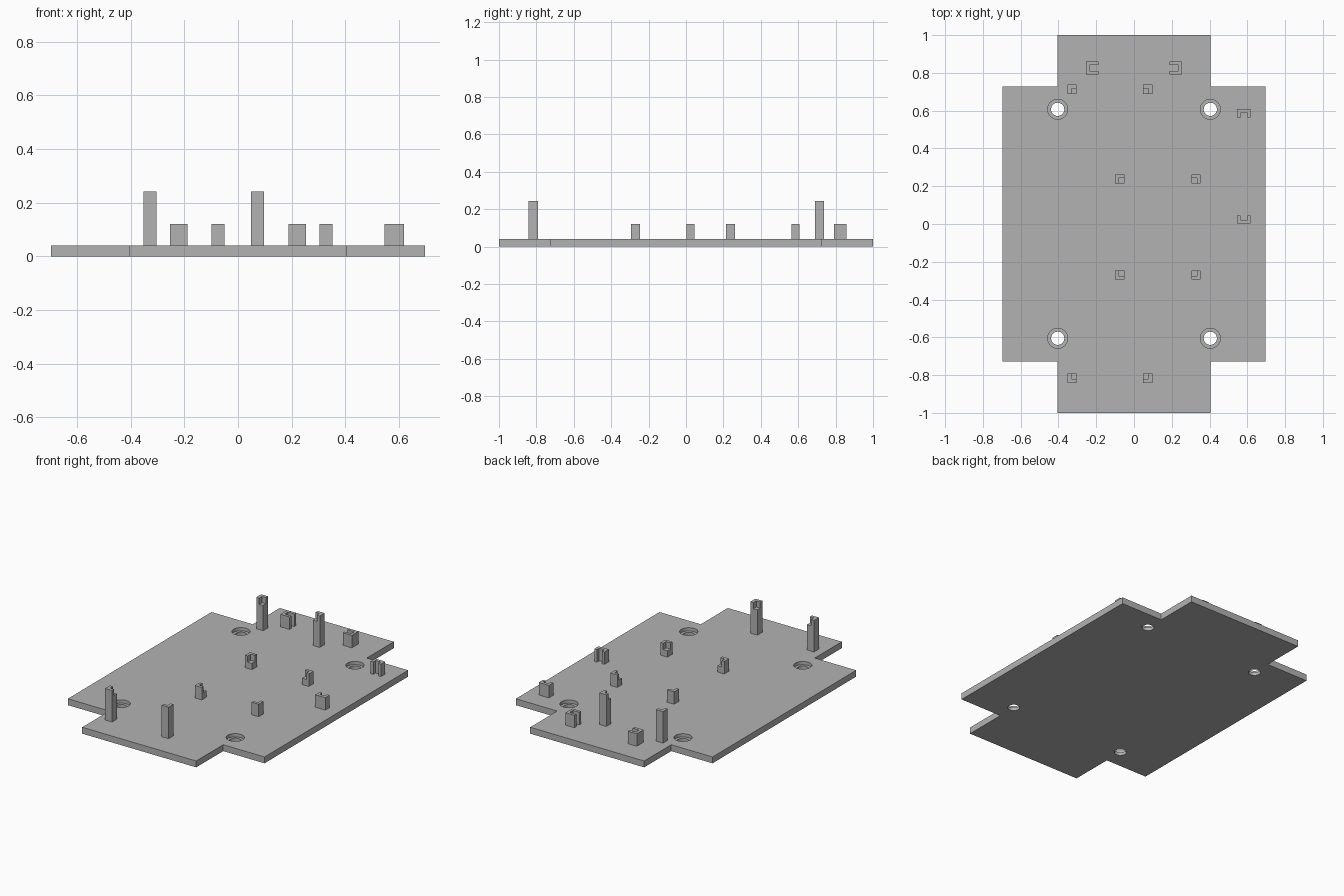
import bpy, bmesh

if "Cube" in bpy.data.objects:
    bpy.data.objects.remove(bpy.data.objects["Cube"])

PLATE_TOP = 0.041
SHORT, TALL = 0.121, 0.243

grey = bpy.data.materials.new("mid grey")
grey.diffuse_color = (0.45, 0.45, 0.45, 1)
grey.use_nodes = True
grey.node_tree.nodes["Principled BSDF"].inputs["Base Color"].default_value = grey.diffuse_color


def prism(name, outline, z0, z1):
    """Extrude a counter-clockwise outline from z0 to z1."""
    bm = bmesh.new()
    face = bm.faces.new([bm.verts.new((x, y, z0)) for x, y in outline])
    ext = bmesh.ops.extrude_face_region(bm, geom=[face])
    verts = [g for g in ext["geom"] if isinstance(g, bmesh.types.BMVert)]
    bmesh.ops.translate(bm, verts=verts, vec=(0, 0, z1 - z0))
    bmesh.ops.recalc_face_normals(bm, faces=bm.faces)
    mesh = bpy.data.meshes.new(name)
    bm.to_mesh(mesh)
    bm.free()
    mesh.materials.append(grey)
    obj = bpy.data.objects.new(name, mesh)
    bpy.context.collection.objects.link(obj)
    return obj


def cut(obj, cutter):
    """Subtract the cutter from the object, then discard it."""
    cutter.hide_render = True
    mod = obj.modifiers.new("cut", 'BOOLEAN')
    mod.operation, mod.solver, mod.object = 'DIFFERENCE', 'EXACT', cutter
    bpy.context.view_layer.objects.active = obj
    bpy.ops.object.modifier_apply(modifier=mod.name)
    bpy.data.objects.remove(cutter)


def rect(x0, y0, x1, y1):
    return [(x0, y0), (x1, y0), (x1, y1), (x0, y1)]


# Cross-shaped base plate
W, L, w, l = 0.697, 1.0, 0.404, 0.727
plate = prism("base_plate", [(-w, -L), (w, -L), (w, -l), (W, -l), (W, l), (w, l),
                             (w, L), (-w, L), (-w, l), (-W, l), (-W, -l), (-w, -l)],
              0, PLATE_TOP)

# Counterbored screw holes
for x in (-0.404, 0.404):
    for y in (-0.605, 0.607):
        for radius, z in ((0.035, -0.05), (0.053, 0.02)):
            bpy.ops.mesh.primitive_cylinder_add(vertices=32, radius=radius, depth=0.2,
                                                location=(x, y, z + 0.1))
            cut(plate, bpy.context.object)
plate.data.materials.clear()
plate.data.materials.append(grey)
bpy.ops.object.select_all(action='DESELECT')
plate.select_set(True)
bpy.context.view_layer.objects.active = plate
bpy.ops.object.shade_smooth_by_angle()


# Board corner posts, each with a corner seat facing the board centre
def corner_posts(name, xs, ys, top, seat):
    h = 0.0245
    for x, sx in zip(xs, (1, -1)):
        for y, sy in zip(ys, (1, -1)):
            post = prism(name, rect(x - h, y - h, x + h, y + h), PLATE_TOP - 0.003, top)
            ax, bx = sorted((x + sx * (h - seat), x + sx * 0.05))
            ay, by = sorted((y + sy * (h - seat), y + sy * 0.05))
            cut(post, prism("seat_cutter", rect(ax, ay, bx, by), top - 0.04, top + 0.05))


corner_posts("tall_post", (-0.328, 0.073), (-0.817, 0.713), TALL, 0.028)
corner_posts("short_post", (-0.075, 0.328), (-0.27, 0.238), SHORT, 0.031)


# U-shaped clips: w across the opening, d deep, opening along a direction
def clip(x, y, dx, dy, w, d, slot, back):
    a, s, f = w / 2, slot / 2, d / 2
    shape = [(-f, -a), (f, -a), (f, -s), (-f + back, -s),
             (-f + back, s), (f, s), (f, a), (-f, a)]
    prism("u_clip", [(x + u * dx - v * dy, y + u * dy + v * dx) for u, v in shape],
          PLATE_TOP - 0.003, SHORT)


for side in (-1, 1):
    clip(side * 0.221, 0.825, -side, 0, 0.068, 0.064, 0.032, 0.018)
clip(0.582, 0.586, 0, -1, 0.072, 0.044, 0.036, 0.02)
clip(0.582, 0.024, 0, 1, 0.072, 0.044, 0.036, 0.02)
